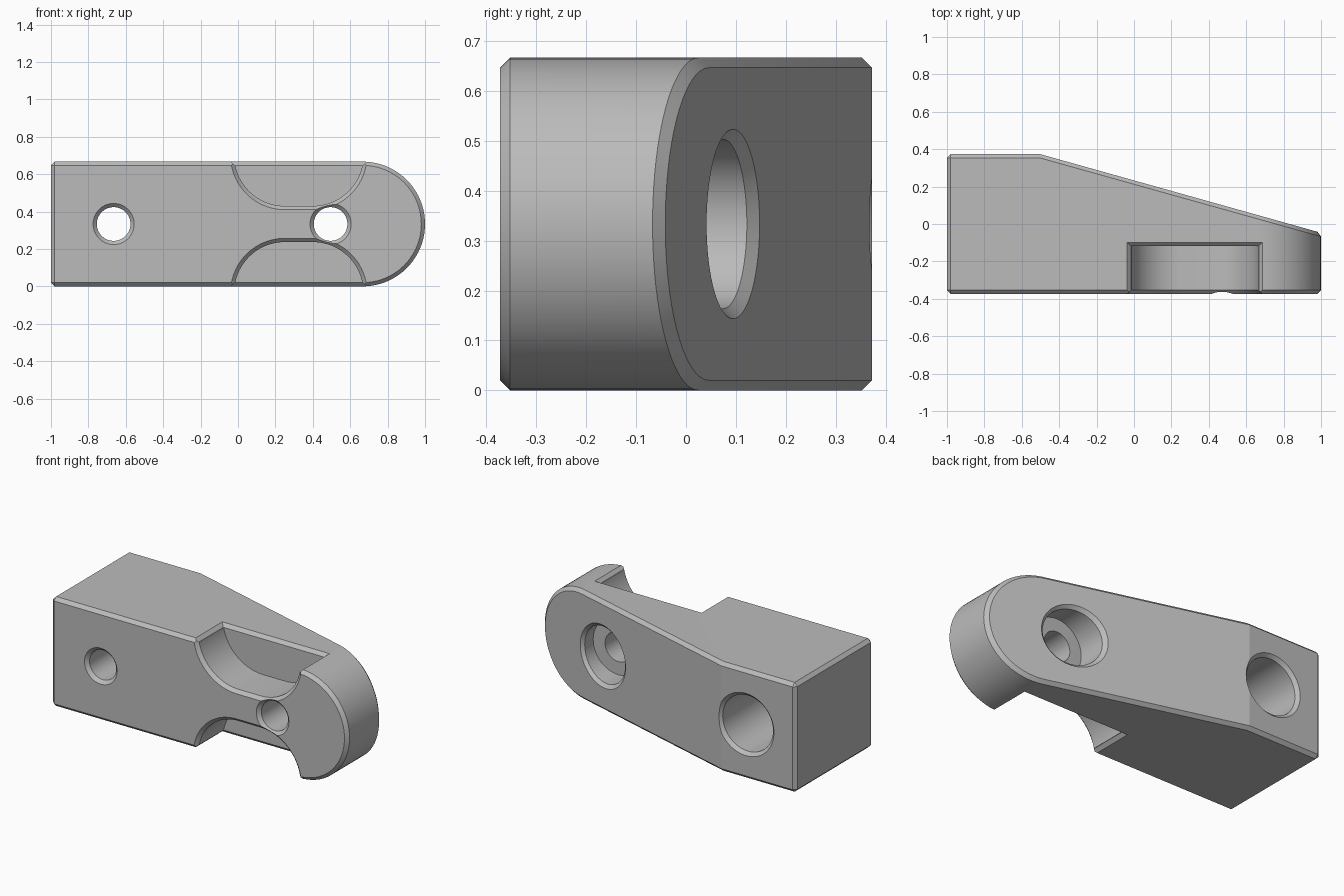
import bpy, bmesh, math
from mathutils import Vector

if "Cube" in bpy.data.objects:
    bpy.data.objects.remove(bpy.data.objects["Cube"], do_unlink=True)

H = 0.667          # height
R = H / 2          # radius of the rounded end
Y = 0.373          # half depth
C = 0.02           # chamfer size
SLOPE = 0.28       # taper of the back face


def loft(name, rings):
    """Closed solid through matching rings of points."""
    bm = bmesh.new()
    loops = [[bm.verts.new(p) for p in ring] for ring in rings]
    n = len(loops[0])
    for a, b in zip(loops, loops[1:]):
        for i in range(n):
            j = (i + 1) % n
            bm.faces.new((a[i], a[j], b[j], b[i]))
    bm.faces.new(loops[0])
    bm.faces.new(loops[-1])
    bmesh.ops.recalc_face_normals(bm, faces=bm.faces[:])
    mesh = bpy.data.meshes.new(name)
    bm.to_mesh(mesh)
    bm.free()
    ob = bpy.data.objects.new(name, mesh)
    bpy.context.collection.objects.link(ob)
    return ob


def arc(cx, cz, r, start, end, steps):
    angles = [math.radians(start + (end - start) * i / steps) for i in range(steps + 1)]
    return [(cx + r * math.cos(a), cz + r * math.sin(a)) for a in angles]


def apply(ob, mod):
    bpy.context.view_layer.objects.active = ob
    with bpy.context.temp_override(object=ob, active_object=ob):
        bpy.ops.object.modifier_apply(modifier=mod.name)


def cut(ob, cutter):
    cutter.hide_render = True
    mod = ob.modifiers.new("cut", "BOOLEAN")
    mod.operation = "DIFFERENCE"
    mod.solver = "EXACT"
    mod.object = cutter
    apply(ob, mod)
    bpy.data.objects.remove(cutter, do_unlink=True)


# Body: block with one round end, tapered at the back
outline = [(-1, H), (-1, 0), (-0.5, 0)] + arc(1 - R, R, R, -90, 90, 40) + [(-0.5, H)]
body = loft("bracket_body", [[(x, y, z) for x, z in outline] for y in (-Y, Y)])
bm = bmesh.new()
bm.from_mesh(body.data)
res = bmesh.ops.bisect_plane(bm, geom=bm.verts[:] + bm.edges[:] + bm.faces[:], dist=1e-5,
                             plane_co=Vector((-0.5, Y, 0)), plane_no=Vector((SLOPE, 1, 0)),
                             clear_outer=True)
bmesh.ops.holes_fill(bm, edges=[e for e in bm.edges if e.is_boundary], sides=0)
bmesh.ops.recalc_face_normals(bm, faces=bm.faces[:])
bm.to_mesh(body.data)
bm.free()

# Chamfered outer edges
bevel = body.modifiers.new("chamfer", "BEVEL")
bevel.width = C
bevel.segments = 1
bevel.limit_method = "ANGLE"
bevel.angle_limit = math.radians(30)
apply(body, bevel)


# Side pockets, top and bottom, with chamfered rims
def pocket_ring(y, grow, flip):
    pts = arc(0.25, 0.70, 0.27 + grow, 180, 270, 20) + arc(0.40, 0.70, 0.27 + grow, 270, 360, 20)
    return [(x, y, H - z if flip else z) for x, z in pts]


def rim_ring(z, grow, flip):
    x0, x1, y1 = -0.017 - grow, 0.667 + grow, -0.118 + grow
    z = H - z if flip else z
    return [(x0, -0.5, z), (x1, -0.5, z), (x1, y1, z), (x0, y1, z)]


for flip in (False, True):
    cut(body, loft("pocket_cutter", [pocket_ring(-0.118, 0, flip), pocket_ring(-Y + C, 0, flip),
                                     pocket_ring(-Y - 0.03, 0.05, flip)]))
    cut(body, loft("rim_cutter", [rim_ring(H - C, 0, flip), rim_ring(H + 0.03, 0.05, flip)]))


# Counterbored screw holes
def bolt_hole(cx, floor, back, shear):
    def ring(y, r, s=0):
        return [(x, y - s * (x - cx), z) for x, z in arc(cx, R, r, 0, 360, 64)[:-1]]
    cut(body, loft("hole_cutter", [
        ring(-Y - 0.03, 0.14), ring(-Y + C, 0.09), ring(floor, 0.09), ring(floor, 0.17),
        ring(back - C, 0.17, shear), ring(back + 0.03, 0.22, shear)]))


bolt_hole(-0.665, -0.13, Y, 0)
bolt_hole(0.495, -0.055, Y - SLOPE * 0.995, SLOPE)

# Material and shading
grey = bpy.data.materials.new("plain_grey")
grey.use_nodes = True
color = (0.5, 0.5, 0.5, 1)
grey.diffuse_color = color
grey.node_tree.nodes["Principled BSDF"].inputs["Base Color"].default_value = color
body.data.materials.clear()
body.data.materials.append(grey)
for face in body.data.polygons:
    face.material_index = 0

bpy.ops.object.select_all(action="DESELECT")
body.select_set(True)
bpy.context.view_layer.objects.active = body
bpy.ops.object.shade_smooth_by_angle(angle=math.radians(12))
